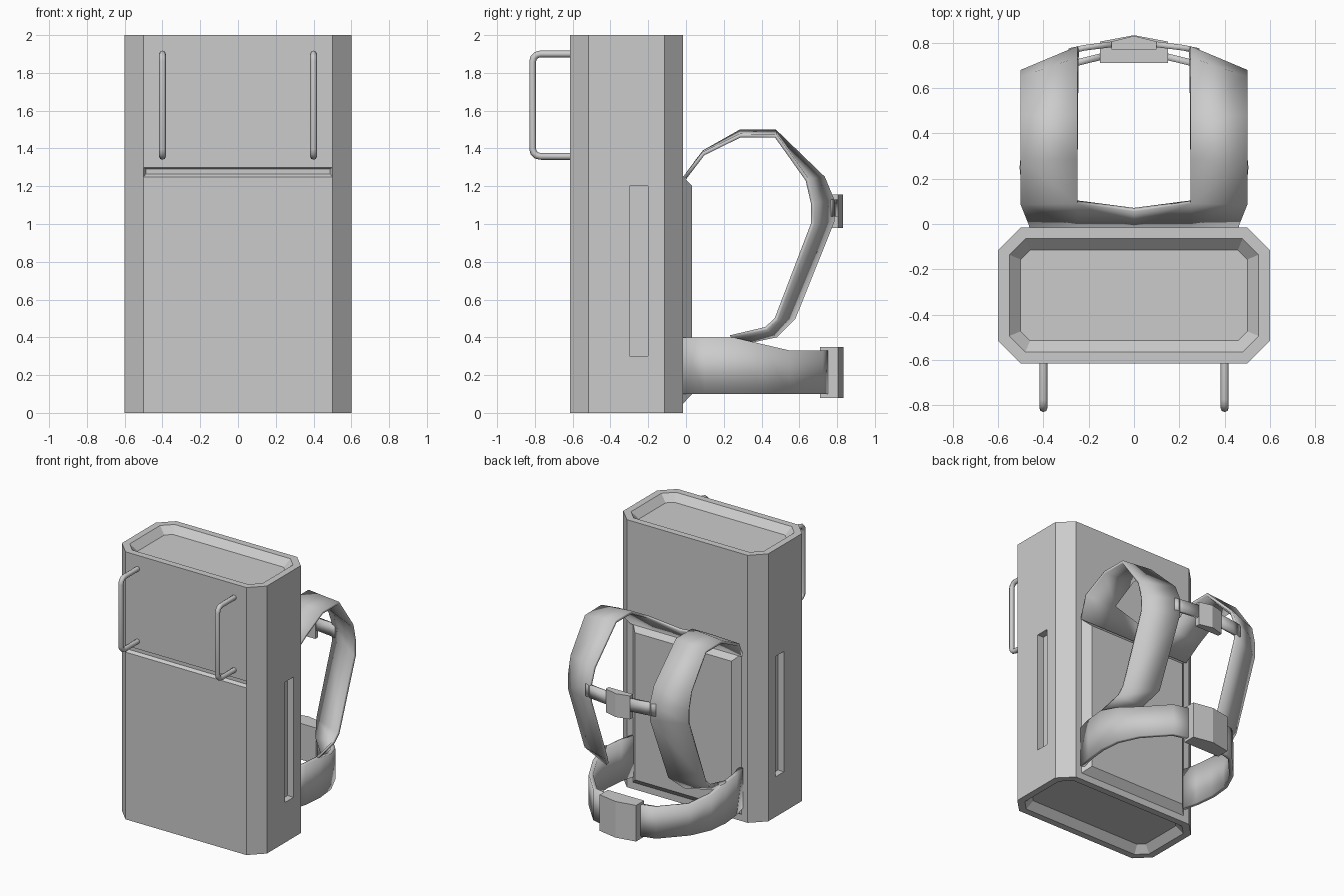
import bpy, bmesh, math
from mathutils import Vector

if "Cube" in bpy.data.objects:
    bpy.data.objects.remove(bpy.data.objects["Cube"])


def make(name, verts, faces, smooth=None):
    me = bpy.data.meshes.new(name)
    me.from_pydata(verts, [], faces)
    ob = bpy.data.objects.new(name, me)
    bpy.context.collection.objects.link(ob)
    bpy.ops.object.select_all(action='DESELECT')
    bpy.context.view_layer.objects.active = ob
    ob.select_set(True)
    if smooth:
        bpy.ops.object.shade_smooth_by_angle(angle=math.radians(smooth))
    return ob


def loft(name, rings):
    """Closed solid through equal-length rings, capped at both ends."""
    n = len(rings[0])
    verts = [p for r in rings for p in r]
    faces = [(i * n + j, i * n + (j + 1) % n, (i + 1) * n + (j + 1) % n, (i + 1) * n + j)
             for i in range(len(rings) - 1) for j in range(n)]
    faces += [tuple(range(n))[::-1], tuple(range(len(verts) - n, len(verts)))]
    ob = make(name, verts, faces)
    bm = bmesh.new()
    bm.from_mesh(ob.data)
    bmesh.ops.recalc_face_normals(bm, faces=bm.faces)
    bm.to_mesh(ob.data)
    bm.free()
    return ob


def strip_faces(rows):
    return [(2 * i, 2 * i + 1, 2 * i + 3, 2 * i + 2) for i in range(rows - 1)]


def webbing(ob, thick):
    """Mirror a half strap across x and give it thickness inward."""
    m = ob.modifiers.new("mirror", 'MIRROR')
    m.use_clip = True
    s = ob.modifiers.new("thickness", 'SOLIDIFY')
    s.thickness, s.offset = thick, -1


# Main case: chamfered box with bevelled recesses in both ends
CY = -0.315


def octagon(d, z):
    hx, hy, c = 0.6 - d, 0.3 - d, 0.1 - d * (2 - math.sqrt(2))
    q = [(hx, hy - c), (hx - c, hy), (c - hx, hy), (-hx, hy - c),
         (-hx, c - hy), (c - hx, -hy), (hx - c, -hy), (hx, c - hy)]
    return [(x, y + CY, z) for x, y in q]


case = loft("case", [octagon(d, z) for d, z in
            [(.1, .05), (.05, 0), (0, 0), (0, 2), (.05, 2), (.1, 1.95)]])


def rect(axis, at, u0, u1, z0, z1):
    pts = [(u0, z0), (u1, z0), (u1, z1), (u0, z1)]
    return [(at, u, z) if axis == 'x' else (u, at, z) for u, z in pts]


# Side slots and front seam groove
cutters = [loft("slot_cutter", [rect('x', s * .55, -.3, -.2, .3, 1.2),
                                rect('x', s * .7, -.3, -.2, .3, 1.2)]) for s in (-1, 1)]
cutters.append(loft("groove_cutter", [rect('y', -.593, -.488, .488, 1.265, 1.29),
                                      rect('y', -.615, -.499, .499, 1.25, 1.3),
                                      rect('y', -.7, -.499, .499, 1.25, 1.3)]))
bpy.context.view_layer.objects.active = case
for c in cutters:
    b = case.modifiers.new("cut", 'BOOLEAN')
    b.operation, b.solver, b.object = 'DIFFERENCE', 'EXACT', c
    bpy.ops.object.modifier_apply(modifier=b.name)
    bpy.data.objects.remove(c)

# Back pad
loft("back_pad", [rect('y', -.03, -.45, .45, .05, 1.25),
                  rect('y', -.015, -.45, .45, .05, 1.25),
                  rect('y', .033, -.4, .4, .1, 1.2)])

# Front carry handles: bent tubes
for side, x in (("left", -.4), ("right", .4)):
    cu = bpy.data.curves.new("handle", 'CURVE')
    cu.dimensions, cu.bevel_depth, cu.bevel_resolution = '3D', .018, 2
    cu.use_fill_caps = True
    path = [(-.6, 1.9)]
    for cy, cz, a0 in ((-.772, 1.86, 90), (-.772, 1.398, 180)):
        path += [(cy + .04 * math.cos(math.radians(a0 + t)),
                  cz + .04 * math.sin(math.radians(a0 + t))) for t in (0, 30, 60, 90)]
    path.append((-.6, 1.358))
    sp = cu.splines.new('POLY')
    sp.points.add(len(path) - 1)
    for p, (y, z) in zip(sp.points, path):
        p.co = (x, y, z, 1)
    ob = bpy.data.objects.new("handle_" + side, cu)
    bpy.context.collection.objects.link(ob)

# Shoulder straps: (inner edge, outer edge) pairs, joined by a yoke at the back
inner = [(.25, -.015, 1.25), (.25, .09, 1.39), (.25, .285, 1.5), (.25, .476, 1.5),
         (.25, .735, 1.25), (.25, .785, 1.13), (.25, .785, 1.01), (.26, .58, .5),
         (.32, .48, .4), (.46, .34, .37)]
outer = [(.46, -.015, 1.25), (.5, .085, 1.38), (.5, .285, 1.478), (.5, .48, 1.475),
         (.5, .65, 1.24), (.5, .68, 1.11), (.5, .68, 1.0), (.5, .485, .49),
         (.5, .43, .44), (.5, .24, .395)]
verts = [p for pair in zip(inner, outer) for p in pair]
n = len(verts)
verts += [(0, -.015, 1.25), (0, .055, 1.345)]
straps = make("shoulder_straps", verts, strip_faces(len(inner)) + [(n, 0, 2, n + 1)], 60)
webbing(straps, .02)

# Waist belt: x, y, top height
belt = [(.46, -.02, .4), (.49, .1, .4), (.505, .25, .4), (.49, .4, .365),
        (.42, .55, .33), (.26, .725, .33), (.1, .765, .33)]
verts = [p for x, y, t in belt for p in ((x, y, t), (x, y, .1))]
webbing(make("waist_belt", verts, strip_faces(len(belt)), 60), .03)

# Chest strap
chest = [(.29, .775), (.22, .79), (.06, .81)]
verts = [p for x, y in chest for p in ((x, y, 1.13), (x, y, 1.04))]
webbing(make("chest_strap", verts, strip_faces(len(chest)), 60), .025)


# Buckles: five-sided plan with a shallow front point
def buckle(name, w, y0, y1, y2, z0, z1):
    plan = [(-w, y0), (w, y0), (w, y1), (0, y2), (-w, y1)]
    loft(name, [[(x, y, z) for x, y in plan] for z in (z0, z1)])


buckle("waist_buckle", .15, .71, .805, .833, .08, .35)
buckle("chest_buckle", .1, .77, .805, .83, .98, 1.155)
